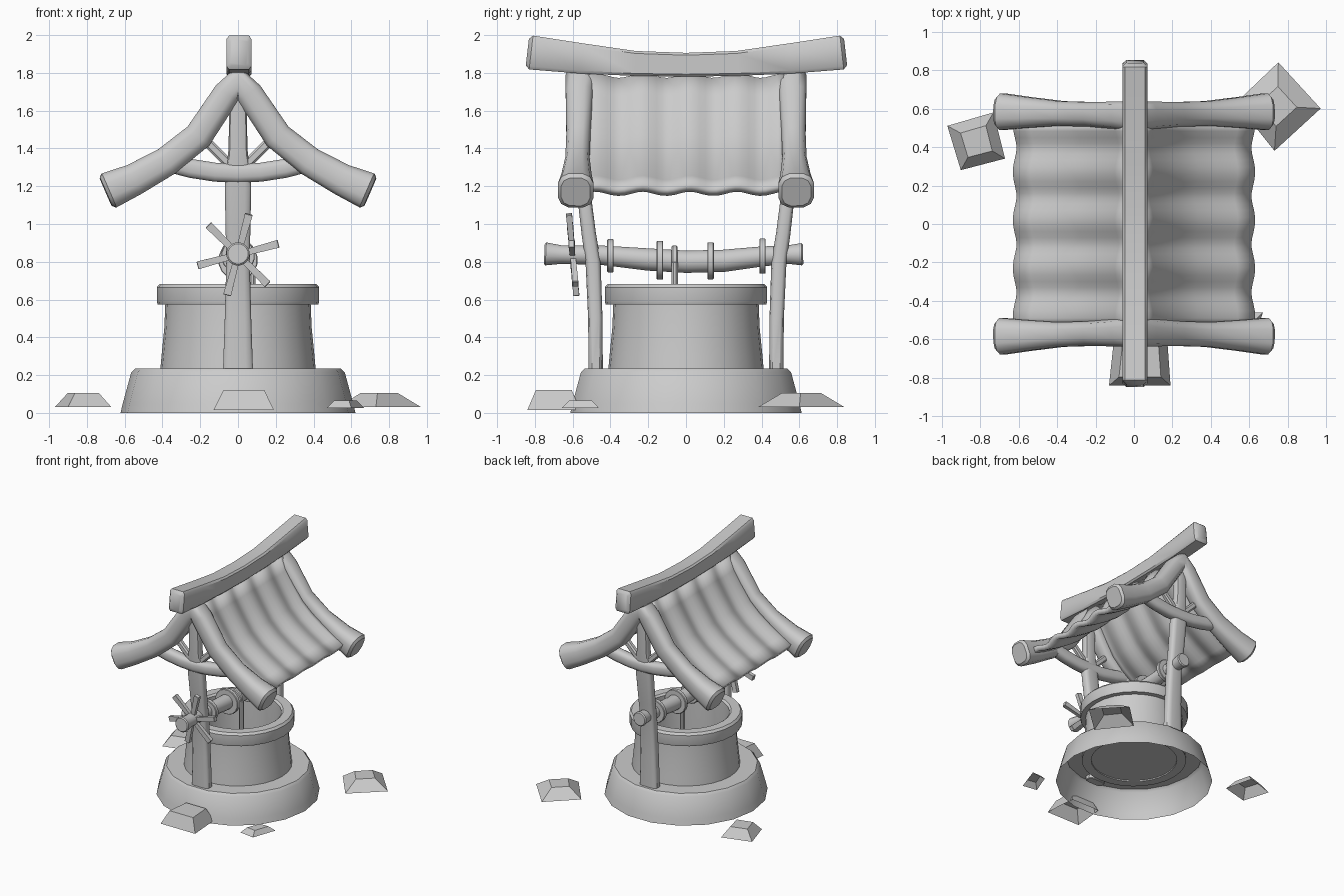
import bpy, bmesh, math
from mathutils import Vector, Matrix

if "Cube" in bpy.data.objects:
    bpy.data.objects.remove(bpy.data.objects["Cube"])


def finish(name, bm, angle=35):
    bmesh.ops.recalc_face_normals(bm, faces=bm.faces)
    me = bpy.data.meshes.new(name)
    bm.to_mesh(me)
    bm.free()
    ob = bpy.data.objects.new(name, me)
    bpy.context.collection.objects.link(ob)
    me.shade_smooth()
    me.set_sharp_from_angle(angle=math.radians(angle))
    return ob


def bridge(bm, rings):
    for r, s in zip(rings, rings[1:]):
        for i in range(len(r)):
            j = (i + 1) % len(r)
            bm.faces.new((r[i], r[j], s[j], s[i]))


def lathe(name, profile, n, closed=False):
    """Turn a (radius, z) profile around z."""
    bm = bmesh.new()
    rings = [[bm.verts.new((r * math.cos(2 * math.pi * i / n), r * math.sin(2 * math.pi * i / n), z))
              for i in range(n)] for r, z in profile]
    bridge(bm, rings + rings[:1] if closed else rings)
    return finish(name, bm)


def sweep(name, stations, side, n=12, power=0.7, bevel=0.018):
    """Beam along (x, y, z, half width, half height) stations; width lies along 'side'."""
    side = Vector(side)
    P = [Vector(s[:3]) for s in stations]
    rows = []
    for k, s in enumerate(stations):
        t = (P[min(k + 1, len(P) - 1)] - P[max(k - 1, 0)]).normalized()
        rows.append((P[k], t, s[3], s[4]))
    # chamfered ends
    p, t, a, b = rows[0]
    rows[0] = (p + t * bevel, t, a, b)
    rows.insert(0, (p, t, a - bevel, b - bevel))
    p, t, a, b = rows[-1]
    rows[-1] = (p - t * bevel, t, a, b)
    rows.append((p, t, a - bevel, b - bevel))
    bm = bmesh.new()
    rings = []
    for p, t, a, b in rows:
        nor = t.cross(side).normalized()
        u = nor.cross(t).normalized()
        ring = []
        for i in range(n):
            w = 2 * math.pi * (i + 0.5) / n
            c, d = math.cos(w), math.sin(w)
            m = math.cos(math.pi / n) if power < 1 else 1
            c = math.copysign(min(1, abs(c / m)) ** power, c)
            d = math.copysign(min(1, abs(d / m)) ** power, d)
            ring.append(bm.verts.new(p + u * a * c + nor * b * d))
        rings.append(ring)
    bridge(bm, rings)
    bm.faces.new(rings[0])
    bm.faces.new(rings[-1])
    return finish(name, bm, 40)


# stone base, open below
lathe("stone_base", [(0.622, 0), (0.61, 0.05), (0.565, 0.215), (0.545, 0.235), (0.36, 0.235)], 18)

# well wall with rim, and the floor inside it
lathe("well_wall", [(0.415, 0.19), (0.405, 0.3), (0.39, 0.45), (0.385, 0.575), (0.425, 0.575), (0.43, 0.59),
                    (0.43, 0.665), (0.415, 0.683), (0.345, 0.683), (0.33, 0.67), (0.33, 0.57), (0.34, 0.19)],
      28, closed=True)
bm = bmesh.new()
bmesh.ops.create_circle(bm, cap_ends=True, segments=28, radius=0.345, matrix=Matrix.Translation((0, 0, 0.2)))
finish("well_floor", bm)

# gable frames at front and back
arch = [(0.70, 1.17, 0.095, 0.098), (0.55, 1.235, 0.08, 0.085), (0.38, 1.33, 0.064, 0.078),
        (0.21, 1.465, 0.064, 0.076), (0.06, 1.69, 0.072, 0.072)]
for label, s in (("front", -1), ("back", 1)):
    half = [(x, s * (0.563 + 0.03 * x), z, a, b) for x, z, a, b in arch]
    full = [(-x, *r) for x, *r in half] + [(0, s * 0.56, 1.755, 0.078, 0.085)] + half[::-1]
    sweep(label + "_rafters", full, (0, 1, 0))
    sweep(label + "_post", [(0, s * 0.478, 0.2, 0.08, 0.038), (0, s * 0.48, 0.5, 0.07, 0.038),
                            (0, s * 0.492, 0.8, 0.062, 0.04), (0, s * 0.515, 0.95, 0.065, 0.038),
                            (0, s * 0.545, 1.2, 0.07, 0.036), (0, s * 0.56, 1.4, 0.05, 0.036),
                            (0, s * 0.565, 1.72, 0.045, 0.036)], (1, 0, 0), power=0.5, bevel=0.005)
    sweep(label + "_tie_beam", [(x, s * 0.555, 1.268 + 0.42 * x * x, 0.045, 0.05)
                                for x in (-0.38, -0.25, -0.12, 0, 0.12, 0.25, 0.38)], (0, 1, 0), bevel=0.01)
    for m, hand in ((-1, "left"), (1, "right")):
        sweep(f"{label}_{hand}_brace", [(m * 0.02, s * 0.555, 1.29, 0.022, 0.025),
                                        (m * 0.19, s * 0.555, 1.46, 0.022, 0.025)], (0, 1, 0), n=8, bevel=0.004)

# sagging ridge beam
sweep("ridge_beam", [(0.005, y, z, 0.066, h) for y, z, h in
                     ((-0.84, 1.91, 0.09), (-0.55, 1.876, 0.08), (-0.27, 1.85, 0.066), (0, 1.843, 0.063),
                      (0.27, 1.85, 0.066), (0.55, 1.876, 0.08), (0.845, 1.91, 0.09))],
      (1, 0, 0), n=8, power=0.25, bevel=0.02)

# rippled roof sheets
slope = [(0.02, 1.775), (0.07, 1.67), (0.14, 1.56), (0.22, 1.445), (0.31, 1.36), (0.41, 1.29), (0.52, 1.225), (0.61, 1.18)]
for m, hand in ((-1, "left"), (1, "right")):
    bm = bmesh.new()
    rows = []
    for k in range(33):
        y = -0.52 + 1.04 * k / 32
        wave = 0.014 * math.cos(2 * math.pi * (y - 0.02) / 0.25)
        rows.append([bm.verts.new((m * (x + wave * 0.7), y, z + wave * 0.8)) for x, z in slope])
    for r, q in zip(rows, rows[1:]):
        for i in range(len(slope) - 1):
            bm.faces.new((r[i], r[i + 1], q[i + 1], q[i]))
    sheet = finish(hand + "_roof", bm, 50)
    mod = sheet.modifiers.new("thickness", "SOLIDIFY")
    mod.thickness = 0.045
    mod.offset = 0

# winding axle with collars
sweep("axle", [(0, y, z, r, r) for y, z, r in
               ((-0.75, 0.842, 0.062), (-0.66, 0.838, 0.05), (-0.45, 0.835, 0.052), (-0.2, 0.812, 0.06),
                (0, 0.8, 0.06), (0.2, 0.805, 0.06), (0.4, 0.828, 0.054), (0.54, 0.838, 0.05), (0.62, 0.84, 0.06))],
      (1, 0, 0), n=16, power=1, bevel=0.008)
for i, (y, z, r) in enumerate(((-0.40, 0.832, 0.09), (-0.138, 0.808, 0.105), (0.13, 0.805, 0.1), (0.405, 0.83, 0.095))):
    sweep(f"axle_collar_{i}", [(0, y - 0.017, z, r, r), (0, y + 0.017, z, r, r)], (1, 0, 0), n=16, power=1, bevel=0.004)

# rope turn and hanging rope
sweep("rope_turn", [(0, -0.076, 0.802, 0.085, 0.085), (0, -0.044, 0.802, 0.085, 0.085)], (1, 0, 0), n=16, power=1, bevel=0.006)
sweep("hanging_rope", [(0.075, -0.06, 0.8, 0.018, 0.018), (0.075, -0.06, 0.21, 0.018, 0.018)], (1, 0, 0), n=8, power=1, bevel=0.003)

# six-spoked crank, leaning slightly
for i in range(6):
    a = math.radians(15 + 60 * i)
    def at(r):
        return (r * math.cos(a), -0.6 - 0.09 * r * math.sin(a), 0.838 + r * math.sin(a))
    sweep(f"crank_spoke_{i}", [(*at(0.02), 0.014, 0.016), (*at(0.222), 0.016, 0.021)], (0, 1, 0), n=4, power=0.3, bevel=0.003)


# loose rocks: base corners, top scale, base height, top height
def rock(name, corners, k, z0, z1):
    c = sum((Vector(p) for p in corners), Vector((0, 0))) / 4
    bm = bmesh.new()
    lo = [bm.verts.new((x, y, z0)) for x, y in corners]
    hi = [bm.verts.new((*(c + (Vector(p) - c) * k), z1)) for p in corners]
    bridge(bm, [lo, hi])
    bm.faces.new(hi)
    finish(name, bm, 20)


rock("rock_back_right", [(0.75, 0.84), (0.97, 0.6), (0.73, 0.38), (0.53, 0.63)], 0.45, 0.03, 0.105)
rock("rock_left", [(-0.97, 0.51), (-0.73, 0.58), (-0.67, 0.34), (-0.9, 0.28)], 0.55, 0.03, 0.105)
rock("rock_front", [(-0.13, -0.84), (0.19, -0.84), (0.17, -0.56), (-0.1, -0.56)], 0.68, 0.015, 0.12)
rock("rock_front_right", [(0.47, -0.64), (0.6, -0.66), (0.67, -0.46), (0.54, -0.46)], 0.6, 0.025, 0.065)
